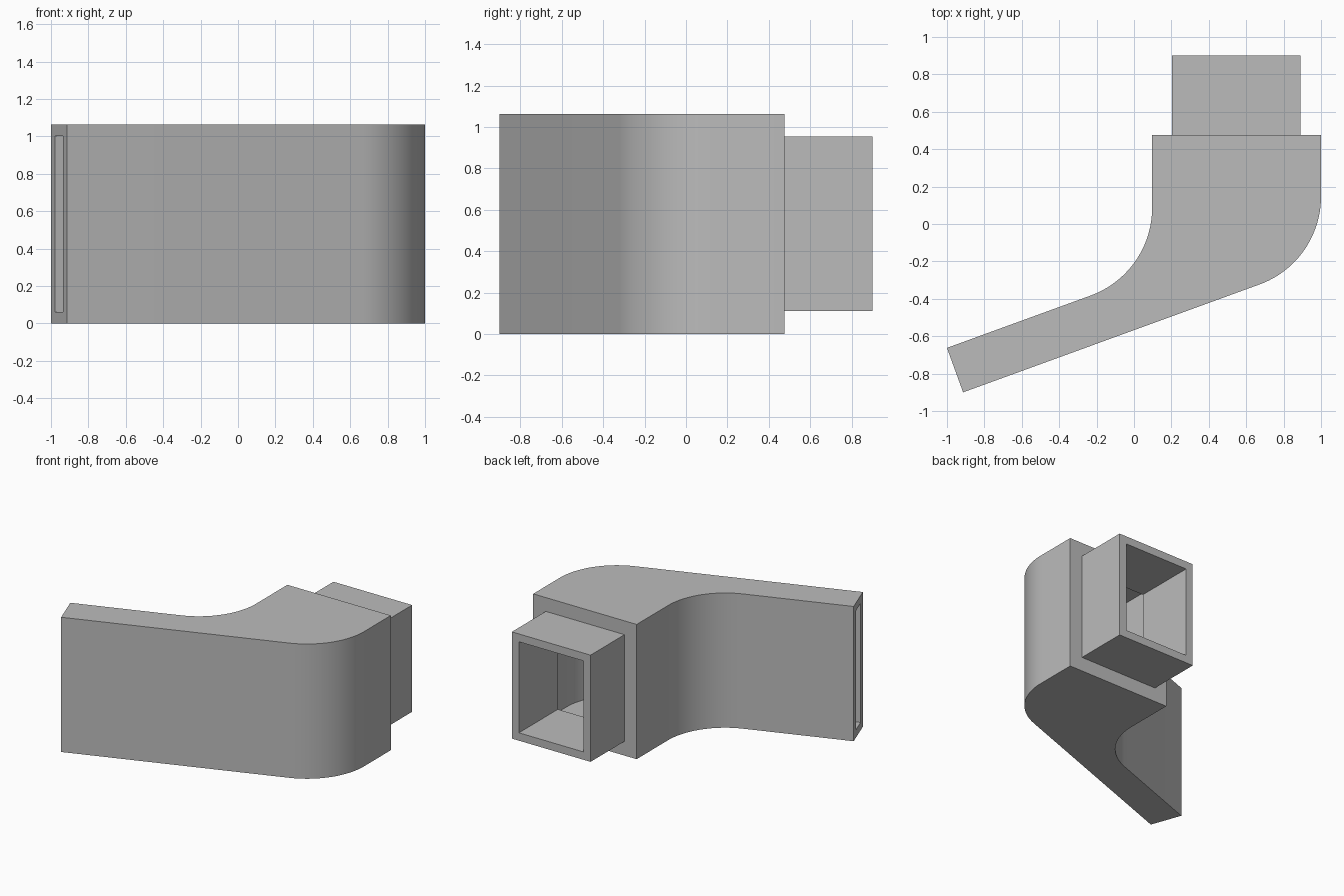
import bpy, bmesh
from math import cos, sin, tan, radians
from mathutils import Vector

cube = bpy.data.objects.get("Cube")
if cube:
    bpy.data.objects.remove(cube, do_unlink=True)

WALL, HEIGHT, BACK = 0.062, 1.063, 0.477
SLANT, RADIUS, STEPS = radians(20), 0.5, 24
ALONG = Vector((cos(SLANT), sin(SLANT)))      # direction of the slanted arm
ACROSS = Vector((-sin(SLANT), cos(SLANT)))    # inward from the front wall
FRONT_TIP = Vector((-0.9135, -0.9))
REAR_TIP = FRONT_TIP + ACROSS * 0.253

grey = bpy.data.materials.new("Grey plastic")
grey.use_nodes = True
colour = (0.5, 0.5, 0.5, 1)
grey.diffuse_color = colour
grey.node_tree.nodes["Principled BSDF"].inputs["Base Color"].default_value = colour


def bend(tip, wall_x, radius):
    """Arc joining the slanted line through tip to the straight wall at wall_x."""
    corner_y = tip.y + (wall_x - tip.x) * tan(SLANT)
    centre = Vector((wall_x - radius, corner_y + radius * tan((radians(90) - SLANT) / 2)))
    angles = [(SLANT - radians(90)) * (1 - i / STEPS) for i in range(STEPS + 1)]
    return [centre + radius * Vector((cos(a), sin(a))) for a in angles]


def duct_outline(inset, overshoot):
    """Plan of the bent duct, moved inward by inset and lengthened at the open tip."""
    front = FRONT_TIP + ACROSS * inset - ALONG * overshoot
    rear = REAR_TIP - ACROSS * inset - ALONG * overshoot
    outer = bend(front, 1 - inset, RADIUS - inset)
    inner = bend(rear, 0.097 + inset, RADIUS + inset)
    back = BACK - inset
    return [front, *outer, (1 - inset, back), (0.097 + inset, back), *reversed(inner), rear]


def rectangle(x0, x1, y0, y1):
    return [(x0, y0), (x1, y0), (x1, y1), (x0, y1)]


def extrude(name, outline, z0, z1):
    bm = bmesh.new()
    base = bm.faces.new([bm.verts.new((p[0], p[1], z0)) for p in outline])
    top = bmesh.ops.extrude_face_region(bm, geom=[base])["geom"]
    bmesh.ops.translate(bm, vec=(0, 0, z1 - z0),
                        verts=[v for v in top if isinstance(v, bmesh.types.BMVert)])
    bmesh.ops.recalc_face_normals(bm, faces=bm.faces)
    mesh = bpy.data.meshes.new(name)
    bm.to_mesh(mesh)
    bm.free()
    mesh.materials.append(grey)
    obj = bpy.data.objects.new(name, mesh)
    bpy.context.collection.objects.link(obj)
    return obj


def activate(obj):
    bpy.ops.object.select_all(action='DESELECT')
    obj.select_set(True)
    bpy.context.view_layer.objects.active = obj


def hollow(obj, cutters):
    activate(obj)
    for cutter in cutters:
        cut = obj.modifiers.new("Hollow", 'BOOLEAN')
        cut.operation, cut.solver, cut.object = 'DIFFERENCE', 'EXACT', cutter
        bpy.ops.object.modifier_apply(modifier=cut.name)


# Bent outer duct and the rectangular connector behind it
duct = extrude("bent_duct", duct_outline(0, 0), 0, HEIGHT)
connector = extrude("rear_connector", rectangle(0.203, 0.89, BACK, 0.9), 0.112, 0.954)

# Cutters for the cavity and the connector bore
cavity = extrude("cavity_cutter", duct_outline(WALL, 0.1), WALL, HEIGHT - WALL)
bore = extrude("bore_cutter", rectangle(0.203 + WALL, 0.89 - WALL, BACK - 1.5 * WALL, 1),
               0.112 + WALL, 0.954 - WALL)
hollow(duct, [cavity, bore])
hollow(connector, [bore])
for cutter in (cavity, bore):
    bpy.data.objects.remove(cutter, do_unlink=True)

# Smooth bends, sharp edges
for part in (duct, connector):
    activate(part)
    bpy.ops.object.shade_smooth_by_angle(angle=radians(30))
